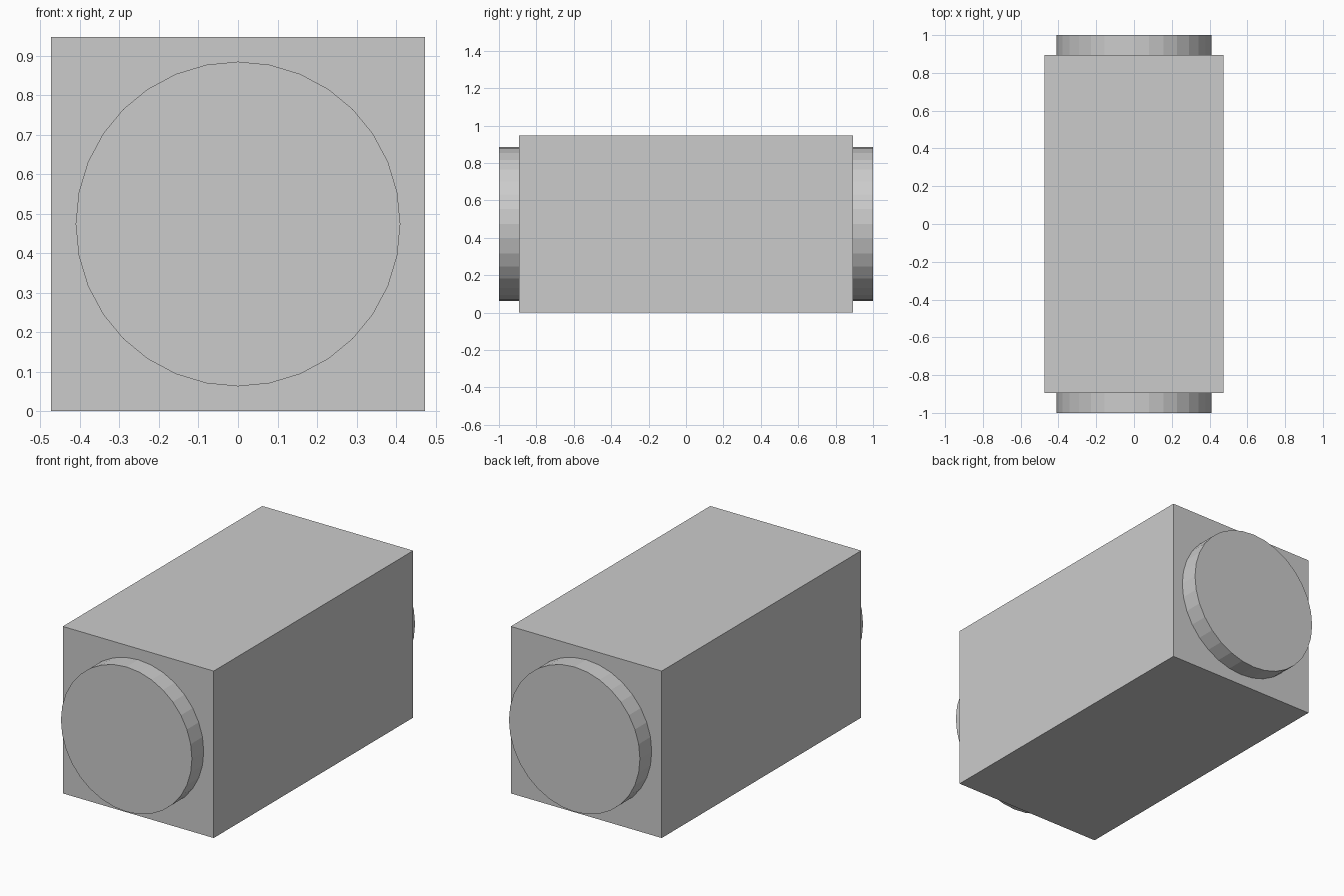
import bpy
import math

if "Cube" in bpy.data.objects:
    bpy.data.objects.remove(bpy.data.objects["Cube"])

SIDE = 0.947      # width and height of the block
LENGTH = 1.788    # block length along y
RADIUS = 0.411    # round core radius
MID = SIDE / 2

# Square block
bpy.ops.mesh.primitive_cube_add(size=1, location=(0, 0, MID))
block = bpy.context.object
block.name = "square_block"
block.scale = (SIDE, LENGTH, SIDE)
bpy.ops.object.transform_apply(location=False, rotation=False, scale=True)

# Round core passing through the block and showing at both ends
bpy.ops.mesh.primitive_cylinder_add(vertices=32, radius=RADIUS, depth=2,
                                    location=(0, 0, MID),
                                    rotation=(math.radians(90), 0, 0))
core = bpy.context.object
core.name = "round_core"
bpy.ops.object.transform_apply(location=False, rotation=True, scale=False)
